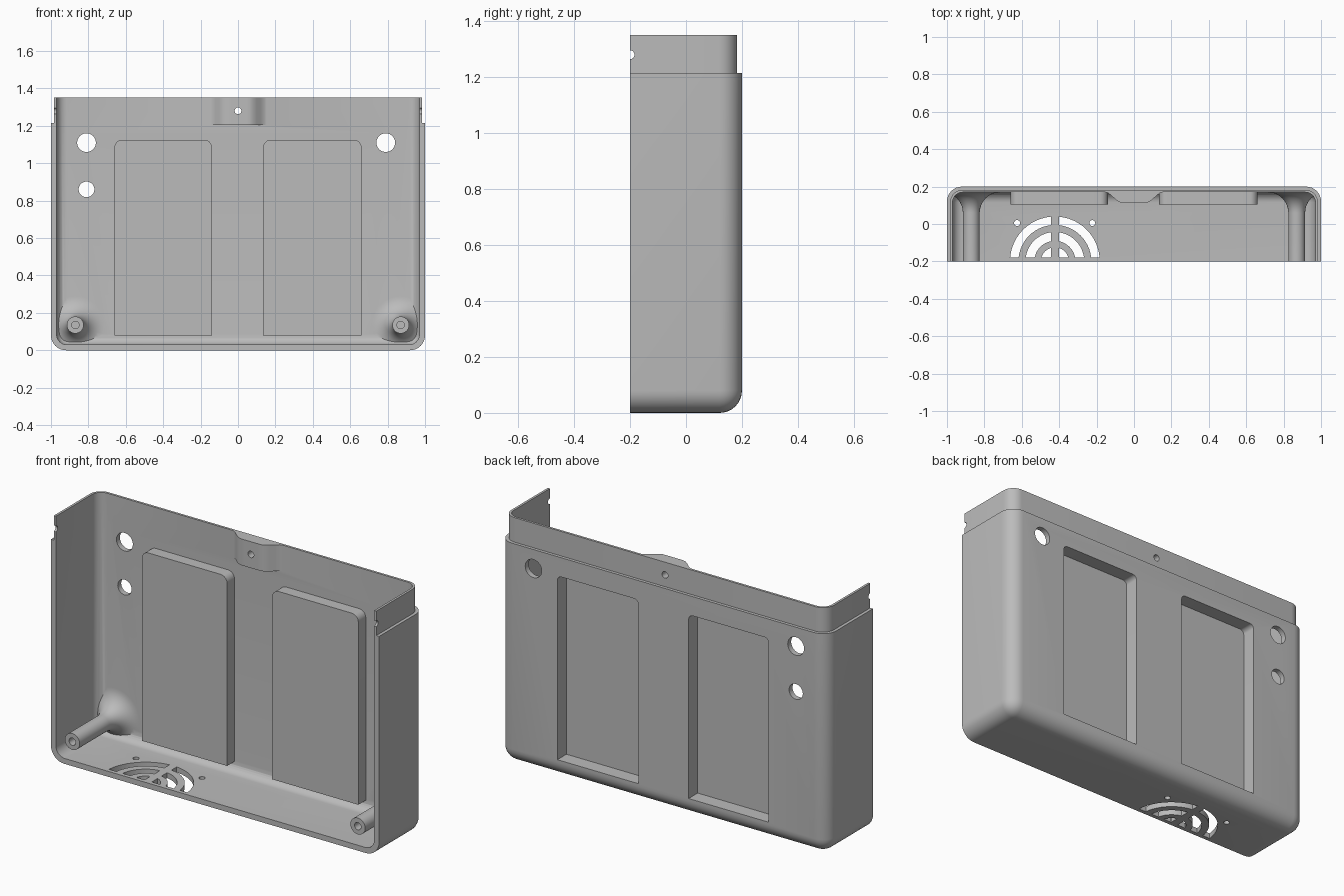
import bpy, bmesh, math
from mathutils import Vector, Matrix

if "Cube" in bpy.data.objects:
    bpy.data.objects.remove(bpy.data.objects["Cube"])

grey = bpy.data.materials.new("plain grey")
grey.use_nodes = True
colour = (0.5, 0.5, 0.5, 1)
grey.diffuse_color = colour
grey.node_tree.nodes["Principled BSDF"].inputs["Base Color"].default_value = colour


def finish(bm, name):
    bmesh.ops.recalc_face_normals(bm, faces=bm.faces[:])
    mesh = bpy.data.meshes.new(name)
    bm.to_mesh(mesh)
    bm.free()
    mesh.materials.append(grey)
    obj = bpy.data.objects.new(name, mesh)
    bpy.context.collection.objects.link(obj)
    return obj


def box(name, lo, hi, radius=0, rounded=None, segments=8):
    """Box between two corners; edges whose midpoint passes the rule are rounded."""
    bm = bmesh.new()
    bmesh.ops.create_cube(bm, size=1)
    lo, hi = Vector(lo), Vector(hi)
    if rounded:
        rule = [e for e in bm.edges if rounded((e.verts[0].co + e.verts[1].co) / 2)]
    for v in bm.verts:
        v.co = Vector([l + (h - l) * (c + 0.5) for l, h, c in zip(lo, hi, v.co)])
    if rounded:
        bmesh.ops.bevel(bm, geom=rule, offset=radius, segments=segments,
                        profile=0.5, affect='EDGES')
    return finish(bm, name)


def cylinder(name, centre, radius, length, axis='Y', sides=40):
    bm = bmesh.new()
    turn = {'X': Matrix.Rotation(math.pi / 2, 4, 'Y'),
            'Y': Matrix.Rotation(math.pi / 2, 4, 'X'), 'Z': Matrix()}[axis]
    bmesh.ops.create_cone(bm, cap_ends=True, segments=sides, radius1=radius, radius2=radius,
                          depth=length, matrix=Matrix.Translation(centre) @ turn)
    return finish(bm, name)


def prism(name, outline, z0, z1):
    """Extrude an outline in x and y upwards."""
    bm = bmesh.new()
    face = bm.faces.new([bm.verts.new((x, y, z0)) for x, y in outline])
    new = bmesh.ops.extrude_face_region(bm, geom=[face])["geom"]
    bmesh.ops.translate(bm, vec=(0, 0, z1 - z0),
                        verts=[g for g in new if isinstance(g, bmesh.types.BMVert)])
    return finish(bm, name)


def combine(target, tools, operation='DIFFERENCE'):
    for tool in tools:
        mod = target.modifiers.new("bool", 'BOOLEAN')
        mod.operation, mod.solver, mod.object = operation, 'EXACT', tool
        bpy.context.view_layer.objects.active = target
        bpy.ops.object.modifier_apply(modifier=mod.name)
        bpy.data.objects.remove(tool)


def shell_edges(m):
    return m.y > -0.4 and m.z < 0.4


def back_uprights(m):
    return m.y > 0.4 and abs(m.x) > 0.4


def top_corners(m):
    return m.z > 0.4 and abs(m.x) > 0.4 and abs(m.y) < 0.1


def flared_post(x):
    """Screw post that flares into the back wall."""
    flare, radius, start = 0.11, 0.045, 0.06
    profile = [(radius, -0.4)]
    for i in range(11):
        a = math.pi / 2 * i / 10
        profile.append((radius + flare * (1 - math.cos(a)), start + flare * math.sin(a)))
    profile.append((radius + flare, 0.25))
    bm = bmesh.new()
    n = 40
    rings = [[bm.verts.new((x + r * math.cos(math.tau * k / n), y,
                            0.135 + r * math.sin(math.tau * k / n))) for k in range(n)]
             for r, y in profile]
    for a, b in zip(rings, rings[1:]):
        for k in range(n):
            bm.faces.new((a[k], a[(k + 1) % n], b[(k + 1) % n], b[k]))
    bm.faces.new(rings[0])
    bm.faces.new(rings[-1])
    return finish(bm, "post")


def vent_slot(inner, outer, side):
    """Curved slot on one side of the vent's middle bar."""
    cx, cy, gap = -0.423, -0.2, 0.022
    points = []
    for r, order in ((outer, range(13)), (inner, range(12, -1, -1))):
        a0, a1 = math.asin(gap / r), math.pi / 2 - math.asin(gap / r)
        for i in order:
            a = a0 + (a1 - a0) * i / 12
            points.append((cx + side * r * math.cos(a), cy + r * math.sin(a)))
    return prism("vent_slot", points, -0.1, 0.06)


# Outer body and the thinner lip above it
case = box("case_shell", (-1, -0.2, 0), (1, 0.2, 1.215), 0.08, shell_edges)
lip = box("lip", (-0.983, -0.2, 1.1), (0.983, 0.183, 1.35), 0.067, back_uprights)
combine(case, [lip], 'UNION')

# Hollow inside, leaving posts, pocket backs and the lip boss standing
cavity = box("cavity", (-0.97, -0.3, 0.03), (0.97, 0.17, 1.5), 0.055, shell_edges)
pockets = [(-0.66, -0.14), (0.135, 0.66)]
blocks = [box("block", (a, 0.105, 0.08), (b, 0.3, 1.125), 0.04, top_corners) for a, b in pockets]
boss_curve = [(-0.16 + 0.02 * i, 0.142 + 0.03 * math.cos(math.pi * min(1, (8 - abs(i - 8)) / 5)))
              for i in range(17)]
boss = prism("boss", [(-0.16, 0.3)] + boss_curve + [(0.16, 0.3)], 1.205, 1.6)
combine(cavity, [flared_post(s * 0.87) for s in (-1, 1)] + blocks + [boss])
combine(case, [cavity])

# Pockets sunk into the back
combine(case, [box("pocket", (a + 0.016, 0.121, 0.096), (b - 0.016, 0.3, 1.109), 0.026, top_corners)
               for a, b in pockets])

# Round holes in the back wall, lip and posts
cuts = [cylinder("hole", (x, 0.2, z), r, 0.3)
        for x, z, r in ((-0.81, 1.11, 0.05), (0.79, 1.11, 0.05), (-0.81, 0.86, 0.042), (0, 1.28, 0.018))]
cuts += [cylinder("post_hole", (s * 0.87, -0.2, 0.135), 0.02, 0.3) for s in (-1, 1)]
cuts += [cylinder("lip_notch", (s * 0.98, -0.2, 1.28), 0.016, 0.1, 'X', 24) for s in (-1, 1)]

# Vent in the floor
cuts += [vent_slot(a, b, s) for a, b in ((0.195, 0.24), (0.11, 0.157), (0.033, 0.075)) for s in (-1, 1)]
cuts += [cylinder("vent_screw_hole", (x, 0.005, 0), 0.016, 0.2, 'Z', 24) for x in (-0.625, -0.223)]
combine(case, cuts)

bpy.ops.object.select_all(action='DESELECT')
case.select_set(True)
bpy.context.view_layer.objects.active = case
bpy.ops.object.shade_smooth_by_angle(angle=math.radians(30))
